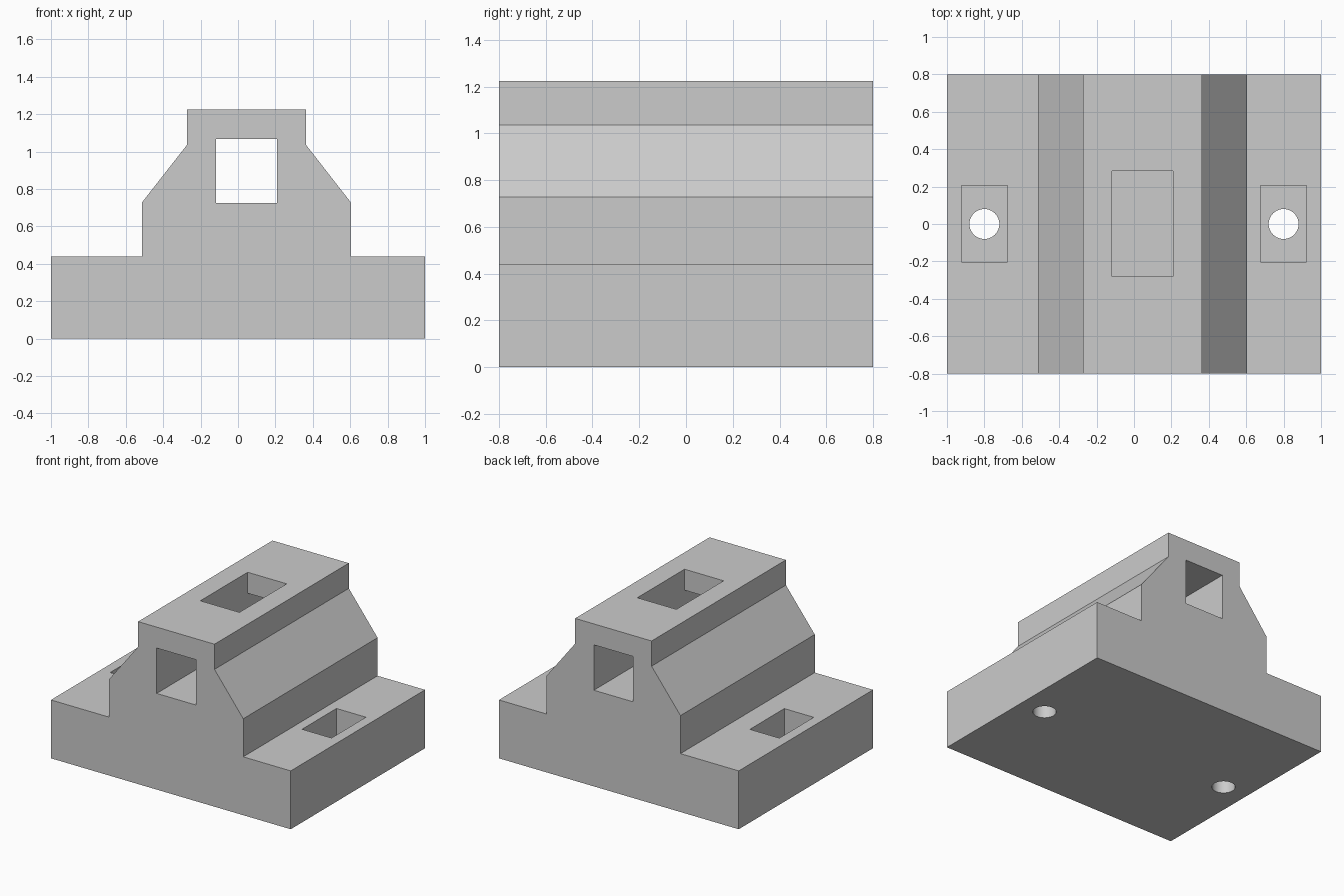
import bpy
import bmesh
import math
from mathutils import Matrix, Vector

cube = bpy.data.objects.get("Cube")
if cube:
    bpy.data.objects.remove(cube, do_unlink=True)

grey = bpy.data.materials.new("plain_grey")
grey.use_nodes = True
GREY = (0.6, 0.6, 0.6, 1)
grey.diffuse_color = GREY
grey.node_tree.nodes["Principled BSDF"].inputs["Base Color"].default_value = GREY


def add_object(name, bm):
    bmesh.ops.recalc_face_normals(bm, faces=bm.faces)
    mesh = bpy.data.meshes.new(name)
    bm.to_mesh(mesh)
    bm.free()
    mesh.materials.append(grey)
    obj = bpy.data.objects.new(name, mesh)
    bpy.context.collection.objects.link(obj)
    return obj


def box(name, low, high):
    low, high = Vector(low), Vector(high)
    bm = bmesh.new()
    place = Matrix.Translation((low + high) / 2) @ Matrix.Diagonal((*(high - low), 1))
    bmesh.ops.create_cube(bm, size=1, matrix=place)
    return add_object(name, bm)


def cylinder(name, x, radius, top):
    bm = bmesh.new()
    bmesh.ops.create_cone(bm, cap_ends=True, segments=48, radius1=radius, radius2=radius,
                          depth=top * 2, matrix=Matrix.Translation((x, 0, 0)))
    return add_object(name, bm)


def cut(target, cutter):
    mod = target.modifiers.new(cutter.name, "BOOLEAN")
    mod.operation = "DIFFERENCE"
    mod.solver = "EXACT"
    mod.object = cutter
    bpy.context.view_layer.objects.active = target
    bpy.ops.object.modifier_apply(modifier=mod.name)
    bpy.data.objects.remove(cutter, do_unlink=True)


# Stepped block: one profile extruded front to back
HALF_DEPTH = 0.8
BASE_TOP, SHOULDER, NECK, TOP = 0.44, 0.727, 1.035, 1.225
profile = [(-1, 0), (1, 0), (1, BASE_TOP), (0.604, BASE_TOP), (0.604, SHOULDER),
           (0.364, NECK), (0.364, TOP), (-0.273, TOP), (-0.273, NECK),
           (-0.514, SHOULDER), (-0.514, BASE_TOP), (-1, BASE_TOP)]
bm = bmesh.new()
face = bm.faces.new([bm.verts.new((x, -HALF_DEPTH, z)) for x, z in profile])
sweep = bmesh.ops.extrude_face_region(bm, geom=[face])
bmesh.ops.translate(bm, vec=(0, 2 * HALF_DEPTH, 0),
                    verts=[v for v in sweep["geom"] if isinstance(v, bmesh.types.BMVert)])
block = add_object("mounting_block", bm)

# Square tunnel through the rail, and the window in its roof
LEFT, RIGHT = -0.118, 0.208
cut(block, box("tunnel", (LEFT, -1, 0.725), (RIGHT, 1, 1.067)))
cut(block, box("roof_window", (LEFT, -0.28, 0.9), (RIGHT, 0.283, 1.5)))

# Bolt pockets and through holes on both flanges
POCKET_FLOOR = 0.18
for side in (-1, 1):
    x = side * 0.8
    cut(block, box("pocket", (x - 0.123, -0.204, POCKET_FLOOR), (x + 0.123, 0.206, 0.6)))
    cut(block, cylinder("bolt_hole", x, 0.08, 0.3))

# Smooth bolt holes, crisp edges elsewhere
bpy.ops.object.select_all(action="DESELECT")
block.select_set(True)
bpy.context.view_layer.objects.active = block
bpy.ops.object.shade_smooth_by_angle(angle=math.radians(30))
